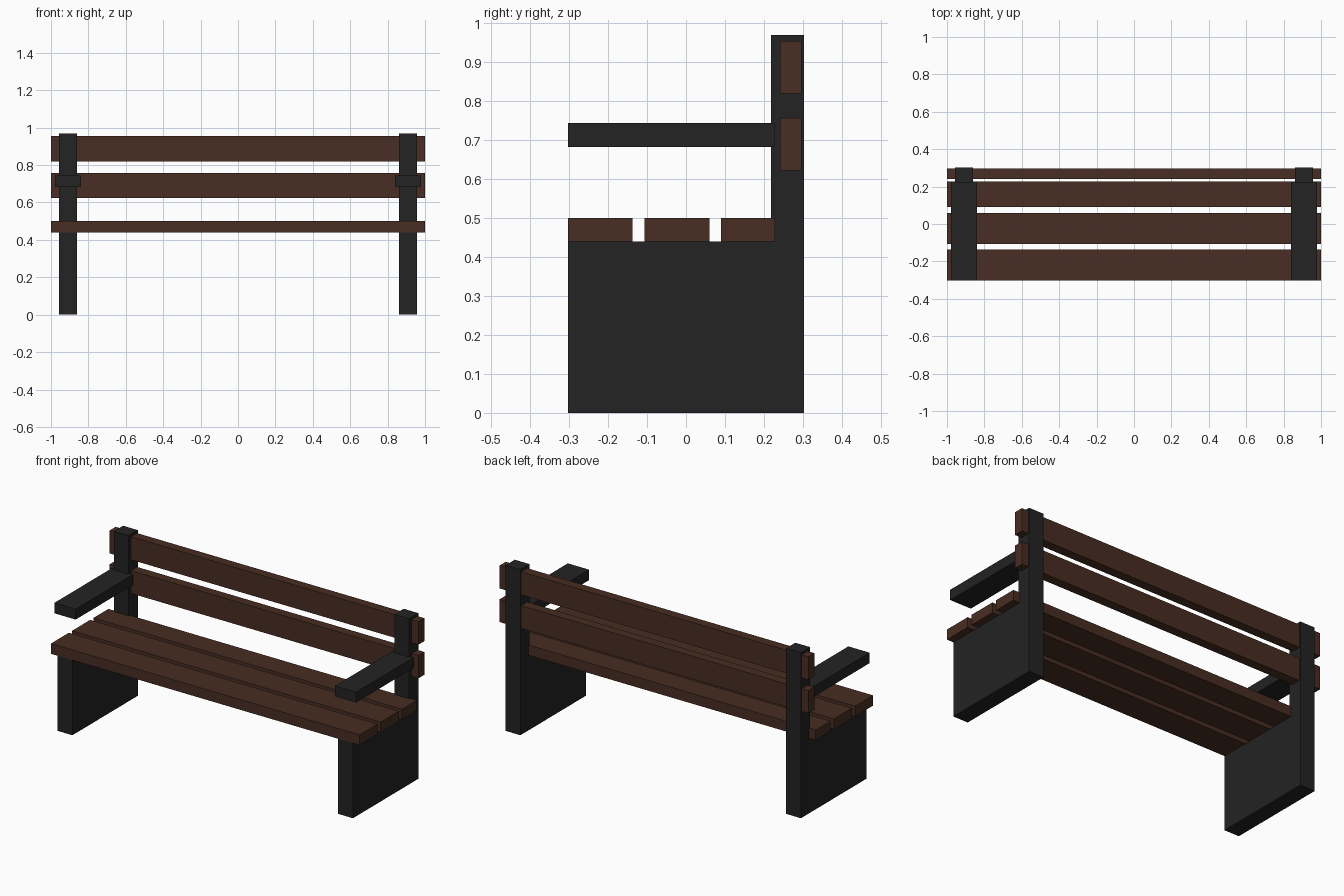
import bpy
import bmesh

if "Cube" in bpy.data.objects:
    bpy.data.objects.remove(bpy.data.objects["Cube"])


def material(name, rgb):
    m = bpy.data.materials.new(name)
    m.diffuse_color = (*rgb, 1.0)
    m.use_nodes = True
    m.node_tree.nodes["Principled BSDF"].inputs["Base Color"].default_value = m.diffuse_color
    return m


wood = material("dark brown wood", (0.065, 0.026, 0.016))
iron = material("charcoal iron", (0.0168, 0.0168, 0.0168))


def extrude_x(name, profile, x0, x1, mat):
    """Extrude a (y, z) outline from x0 to x1."""
    bm = bmesh.new()
    face = bm.faces.new([bm.verts.new((x0, y, z)) for y, z in profile])
    ext = bmesh.ops.extrude_face_region(bm, geom=[face])
    verts = [g for g in ext["geom"] if isinstance(g, bmesh.types.BMVert)]
    bmesh.ops.translate(bm, verts=verts, vec=(x1 - x0, 0, 0))
    bmesh.ops.recalc_face_normals(bm, faces=bm.faces)
    me = bpy.data.meshes.new(name)
    bm.to_mesh(me)
    bm.free()
    me.materials.append(mat)
    ob = bpy.data.objects.new(name, me)
    bpy.context.collection.objects.link(ob)
    return ob


def box(name, x0, x1, y0, y1, z0, z1, mat):
    return extrude_x(name, [(y0, z0), (y1, z0), (y1, z1), (y0, z1)], x0, x1, mat)


# Seat slats
for i, (y0, y1) in enumerate([(-0.303, -0.137), (-0.107, 0.06), (0.09, 0.228)]):
    box(f"seat_slat_{i + 1}", -1, 1, y0, y1, 0.44, 0.50, wood)

# Backrest slats, let into the posts
for i, (z0, z1) in enumerate([(0.623, 0.757), (0.82, 0.955)]):
    box(f"back_slat_{i + 1}", -1, 1, 0.241, 0.296, z0, z1, wood)

# L-shaped end frames (leg panel and back post) with armrests
frame = [(-0.303, 0), (0.303, 0), (0.303, 0.97), (0.218, 0.97), (0.218, 0.44), (-0.303, 0.44)]
for side, s in (("left", -1), ("right", 1)):
    c = s * 0.909
    extrude_x(f"{side}_end_frame", frame, c - 0.048, c + 0.048, iron)
    box(f"{side}_armrest", c - 0.069, c + 0.069, -0.303, 0.228, 0.683, 0.744, iron)
